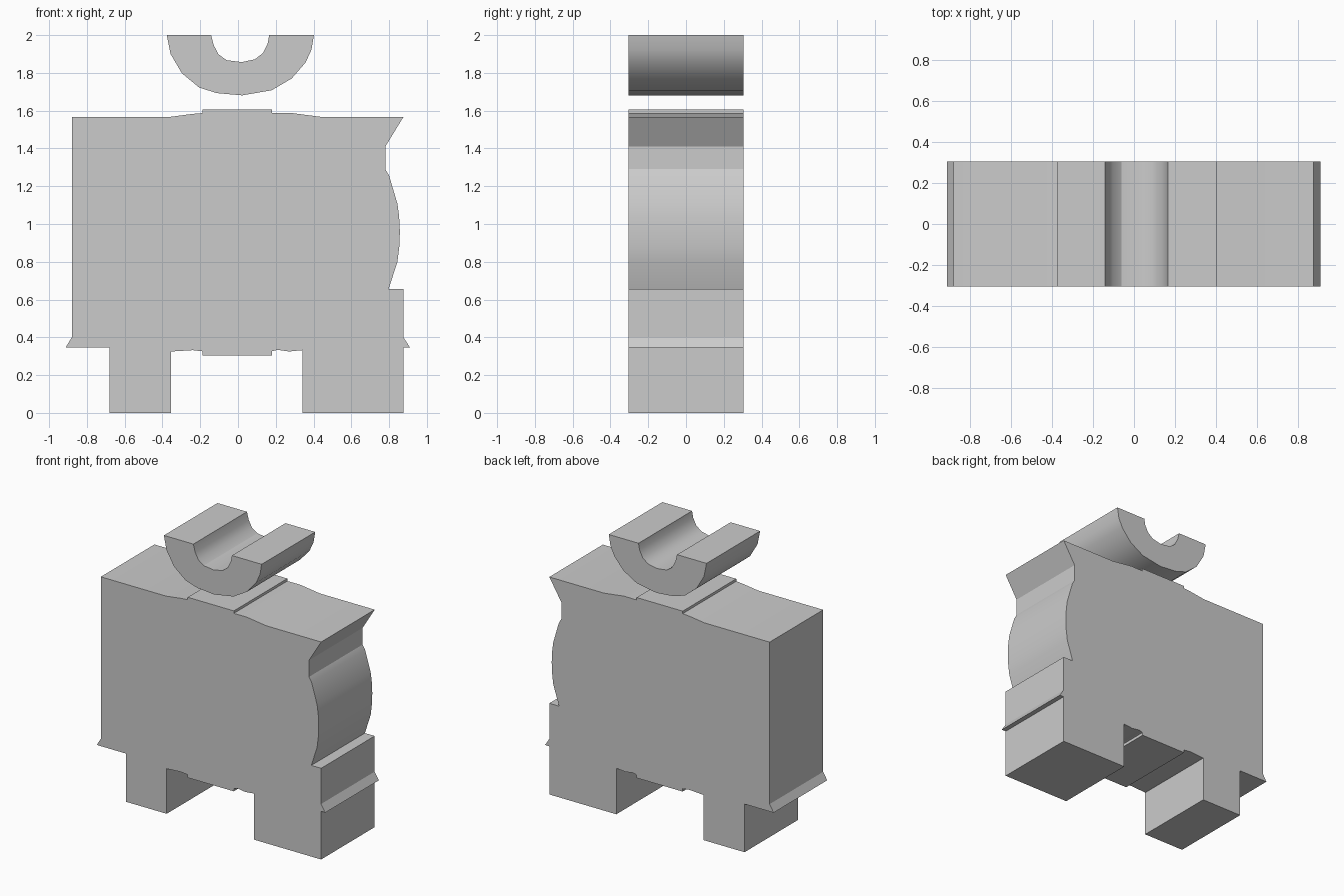
import bpy
import bmesh
import math

HALF_DEPTH = 0.305


def extrude_profile(name, points):
    """Make a solid by extruding a closed x-z outline through the full depth."""
    bm = bmesh.new()
    front = bm.faces.new([bm.verts.new((x, -HALF_DEPTH, z)) for x, z in points])
    result = bmesh.ops.extrude_face_region(bm, geom=[front], use_keep_orig=True)
    moved = [g for g in result["geom"] if isinstance(g, bmesh.types.BMVert)]
    bmesh.ops.translate(bm, verts=moved, vec=(0, 2 * HALF_DEPTH, 0))
    bmesh.ops.recalc_face_normals(bm, faces=bm.faces)
    mesh = bpy.data.meshes.new(name)
    bm.to_mesh(mesh)
    bm.free()
    obj = bpy.data.objects.new(name, mesh)
    bpy.context.collection.objects.link(obj)
    bpy.ops.object.select_all(action="DESELECT")
    obj.select_set(True)
    bpy.context.view_layer.objects.active = obj
    bpy.ops.object.shade_smooth_by_angle(angle=math.radians(28))
    return obj


# Body outline, in counter-clockwise sections starting at the top left
left_side = [(-0.88, 1.567), (-0.88, 0.40), (-0.912, 0.347), (-0.68, 0.347)]
left_leg = [(-0.68, 0), (-0.355, 0), (-0.355, 0.325)]
belly = [(-0.24, 0.332), (-0.187, 0.326), (-0.187, 0.305), (0.18, 0.305),
         (0.18, 0.326), (0.21, 0.334), (0.27, 0.325), (0.342, 0.332)]
right_leg = [(0.342, 0), (0.876, 0), (0.876, 0.347)]
right_side = [(0.91, 0.347), (0.876, 0.40), (0.876, 0.657), (0.798, 0.657)]
bulge = [(0.844, 0.80), (0.854, 0.88), (0.857, 0.96), (0.853, 1.04),
         (0.844, 1.107), (0.80, 1.256)]
notch = [(0.78, 1.29), (0.78, 1.41), (0.876, 1.567)]
top = [(0.44, 1.567), (0.28, 1.588), (0.18, 1.587), (0.18, 1.605),
       (-0.187, 1.605), (-0.187, 1.587), (-0.24, 1.583), (-0.36, 1.567)]
extrude_profile("body", left_side + left_leg + belly + right_leg
                + right_side + bulge + notch + top)

# Open half-ring cradle floating above the body
outer = [(-0.377, 2.0), (-0.357, 1.90), (-0.297, 1.798), (-0.205, 1.722),
         (-0.112, 1.693), (0.022, 1.681), (0.178, 1.708), (0.284, 1.77),
         (0.358, 1.855), (0.389, 1.923), (0.402, 2.0)]
inner = [(0.165, 2.0), (0.157, 1.955), (0.132, 1.905), (0.09, 1.872),
         (0.02, 1.857), (-0.06, 1.867), (-0.103, 1.898), (-0.128, 1.945),
         (-0.142, 2.0)]
extrude_profile("top_cradle", outer + inner)
